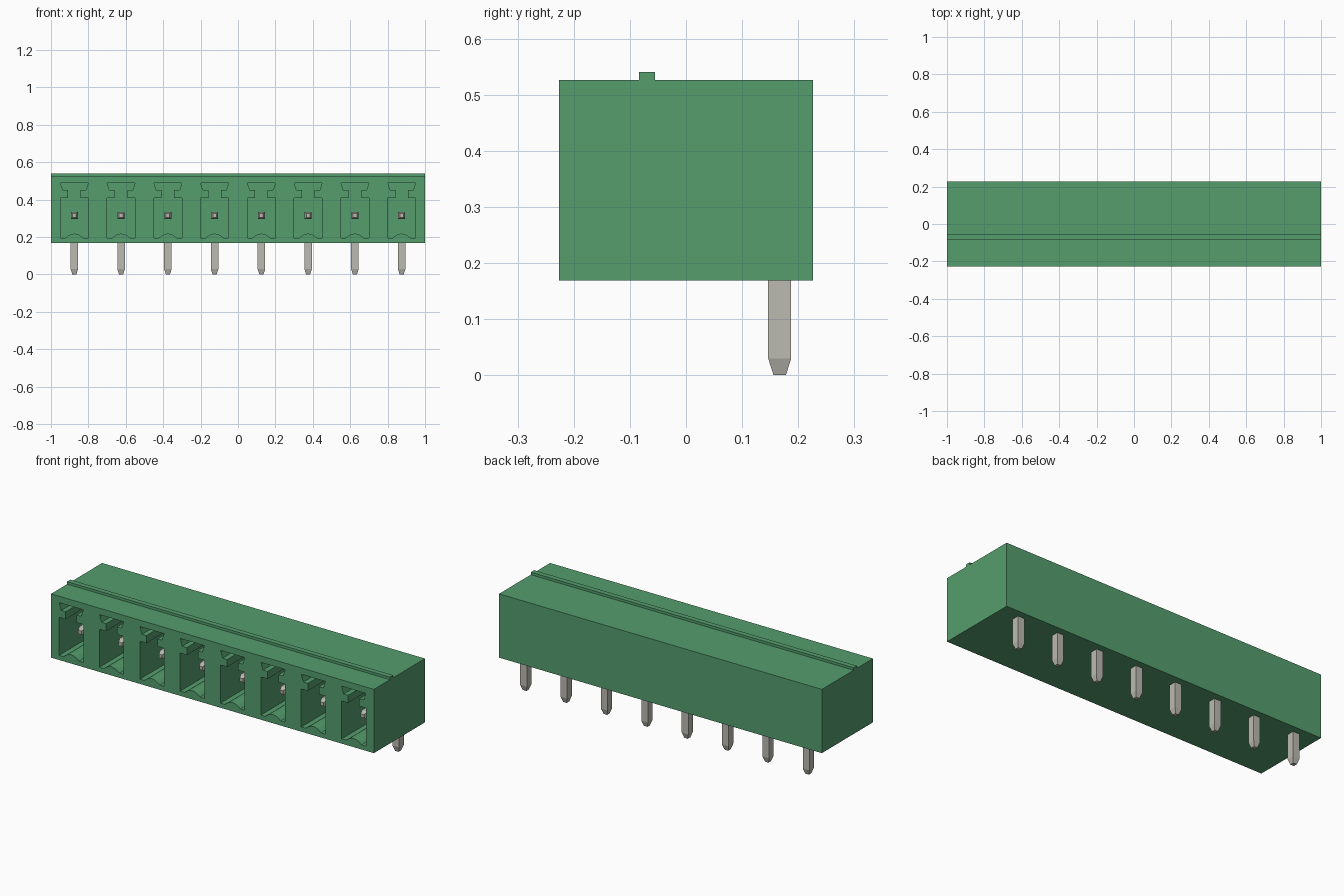
import bpy, bmesh, math
from mathutils import Vector

cube = bpy.data.objects.get("Cube")
if cube:
    bpy.data.objects.remove(cube, do_unlink=True)

COUNT, PITCH = 8, 0.25
CENTRES = [(i - (COUNT - 1) / 2) * PITCH for i in range(COUNT)]
FRONT, BACK, BASE, TOP = -0.226, 0.226, 0.169, 0.526
PIN_Y, PIN_Z = 0.167, 0.315


def make_material(name, rgb):
    mat = bpy.data.materials.new(name)
    mat.use_nodes = True
    mat.diffuse_color = (*rgb, 1)
    mat.node_tree.nodes["Principled BSDF"].inputs["Base Color"].default_value = (*rgb, 1)
    return mat


green = make_material("green plastic", (0.09, 0.34, 0.155))
metal = make_material("tinned metal", (0.50, 0.49, 0.44))


def make_object(name, bm, mat):
    bmesh.ops.recalc_face_normals(bm, faces=bm.faces)
    mesh = bpy.data.meshes.new(name)
    bm.to_mesh(mesh)
    bm.free()
    mesh.materials.append(mat)
    obj = bpy.data.objects.new(name, mesh)
    bpy.context.collection.objects.link(obj)
    return obj


def extrude(bm, points, offset):
    """Closed prism from a planar outline."""
    face = bm.faces.new([bm.verts.new(p) for p in points])
    new = bmesh.ops.extrude_face_region(bm, geom=[face], use_keep_orig=True)["geom"]
    bmesh.ops.translate(bm, vec=offset, verts=[v for v in new if isinstance(v, bmesh.types.BMVert)])


def square_bar(bm, stations, u, v):
    """Square bar through (centre, half width) stations."""
    rings = []
    for centre, h in stations:
        corners = ((-h, -h), (h, -h), (h, h), (-h, h))
        rings.append([bm.verts.new(Vector(centre) + a * u + b * v) for a, b in corners])
    for low, high in zip(rings, rings[1:]):
        for i in range(4):
            j = (i + 1) % 4
            bm.faces.new((low[i], low[j], high[j], high[i]))
    bm.faces.new(rings[0])
    bm.faces.new(rings[-1])


# Housing: side outline with the top ridge, run along the length
outline = [(FRONT, BASE), (BACK, BASE), (BACK, TOP), (-0.055, TOP), (-0.055, 0.54),
           (-0.084, 0.54), (-0.084, TOP), (FRONT, TOP)]
bm = bmesh.new()
extrude(bm, [(-1, y, z) for y, z in outline], (2, 0, 0))
housing = make_object("housing", bm, green)

# Socket outline: wide chamber, narrow neck, flared slot, arched hump in the floor
half = [(0.075, 0.195), (0.075, 0.408), (0.034, 0.408), (0.034, 0.45), (0.062, 0.45), (0.075, 0.49)]
hump = []
for i in range(9):
    t = i / 4 - 1
    hump.append((0.048 * t, 0.195 + 0.023 * (1 - t * t)))
socket = half + [(-x, z) for x, z in reversed(half)] + hump

bm = bmesh.new()
for cx in CENTRES:
    extrude(bm, [(cx + x, FRONT - 0.05, z) for x, z in socket], (0, 0.346, 0))
cutter = make_object("socket_cutter", bm, green)
cutter.hide_render = True

# Cut the sockets and bake the result
cut = housing.modifiers.new("sockets", "BOOLEAN")
cut.operation, cut.solver, cut.object = "DIFFERENCE", "EXACT", cutter
bpy.context.view_layer.update()
baked = bpy.data.meshes.new_from_object(housing.evaluated_get(bpy.context.evaluated_depsgraph_get()))
housing.modifiers.clear()
housing.data = baked
bpy.data.objects.remove(cutter, do_unlink=True)

# Bent pins: contact in the socket and a tapered solder leg below
X, Y, Z = Vector((1, 0, 0)), Vector((0, 1, 0)), Vector((0, 0, 1))
for number, cx in enumerate(CENTRES, 1):
    bm = bmesh.new()
    square_bar(bm, [((cx, PIN_Y, 0), 0.011), ((cx, PIN_Y, 0.03), 0.0205),
                    ((cx, PIN_Y, PIN_Z + 0.02), 0.0205)], X, Y)
    square_bar(bm, [((cx, -0.15, PIN_Z), 0.010), ((cx, -0.125, PIN_Z), 0.019),
                    ((cx, PIN_Y, PIN_Z), 0.019)], X, Z)
    make_object(f"pin_{number}", bm, metal)
